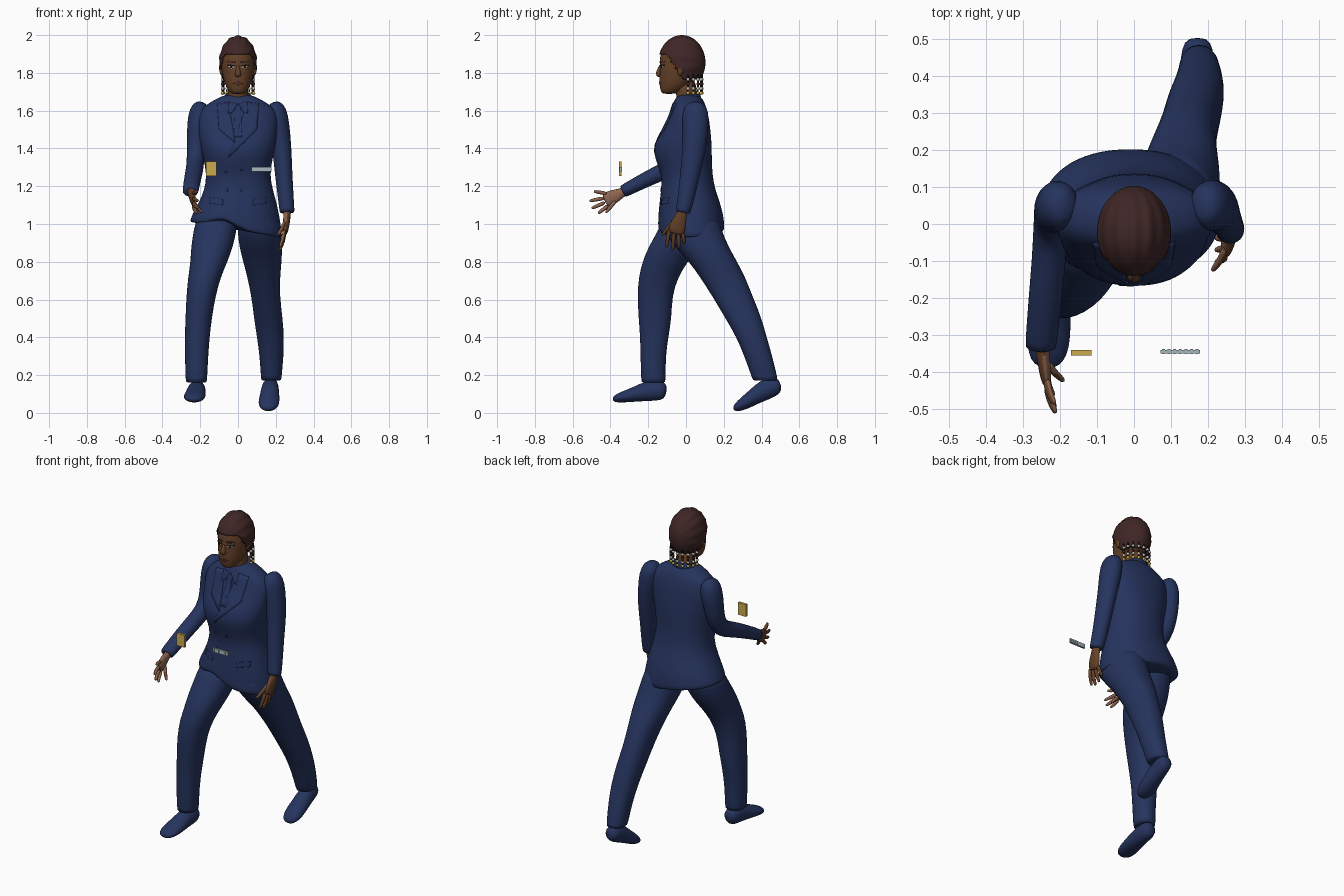
import bpy, bmesh, math
from mathutils import Vector

def mat(name, *c):
    m = bpy.data.materials.new(name)
    m.diffuse_color = (*c, 1)
    return m

SUIT = mat("navy cloth", .019, .034, .112)
SKIN = mat("brown skin", .13, .053, .021)
PALM = mat("palm skin", .27, .13, .08)
HAIR = mat("dark brown hair", .05, .02, .019)
WHITE = mat("white", .6, .58, .55)
BLACK = mat("black", .012, .01, .01)
LIP = mat("lip brown", .1, .03, .02)
GOLD = mat("gold", .6, .4, .075)
SILVER = mat("silver", .38, .47, .5)

def finish(name, bm, *mats, subsurf=1, recalc=True):
    if recalc:
        bmesh.ops.recalc_face_normals(bm, faces=bm.faces)
    for f in bm.faces:
        f.smooth = True
    me = bpy.data.meshes.new(name)
    bm.to_mesh(me)
    bm.free()
    for m in mats:
        me.materials.append(m)
    ob = bpy.data.objects.new(name, me)
    bpy.context.collection.objects.link(ob)
    if subsurf:
        s = ob.modifiers.new("smooth", 'SUBSURF')
        s.levels = s.render_levels = subsurf
    return ob

def skin_rings(rings):
    """Joins rings of points into a capped tube."""
    bm = bmesh.new()
    vs = [[bm.verts.new(p) for p in r] for r in rings]
    n = len(vs[0])
    for a, b in zip(vs, vs[1:]):
        for i in range(n):
            bm.faces.new((a[i], a[(i + 1) % n], b[(i + 1) % n], b[i]))
    bm.faces.new(vs[0])
    bm.faces.new(vs[-1])
    return bm

def circle(n, p=2.0):
    for i in range(n):
        a = 2 * math.pi * i / n
        c, s = math.cos(a), math.sin(a)
        yield (math.copysign(abs(c) ** (2 / p), c), math.copysign(abs(s) ** (2 / p), s))

def loft(name, rows, m, p=2.2, n=28, warp=None):
    """Horizontal rings, each row (z, x0, x1, y0, y1)."""
    rings = []
    for z, x0, x1, y0, y1 in rows:
        r = [Vector(((x0 + x1) / 2 + (x1 - x0) / 2 * c, (y0 + y1) / 2 + (y1 - y0) / 2 * s, z))
             for c, s in circle(n, p)]
        rings.append([warp(v) for v in r] if warp else r)
    return finish(name, skin_rings(rings), m)

def sweep_bm(rows, n=16):
    """Rings across a path, each row (x, y, z, half width in x, half width across)."""
    pts = [Vector(r[:3]) for r in rows]
    rings = []
    for i, r in enumerate(rows):
        t = (pts[min(i + 1, len(pts) - 1)] - pts[max(i - 1, 0)]).normalized()
        u = Vector((1, 0, 0))
        u = (u - t * u.dot(t)).normalized()
        v = t.cross(u)
        rings.append([pts[i] + u * c * r[3] + v * s * r[4] for c, s in circle(n)])
    return skin_rings(rings)

def sweep(name, rows, m, n=16):
    return finish(name, sweep_bm(rows, n), m)

def patch(name, corners, target, m, lift=.002, thick=.004, n=8):
    """A thin plate with four (x, z) corners, laid on the front of another part."""
    bm = bmesh.new()
    a, b, c, d = [Vector((x, -.4, z)) for x, z in corners]
    g = [[bm.verts.new(a.lerp(b, i / n).lerp(d.lerp(c, i / n), j / n)) for i in range(n + 1)]
         for j in range(n + 1)]
    for j in range(n):
        for i in range(n):
            bm.faces.new((g[j][i], g[j][i + 1], g[j + 1][i + 1], g[j + 1][i]))
    ob = finish(name, bm, m, subsurf=0)
    s = ob.modifiers.new("lay", 'SHRINKWRAP')
    s.target, s.wrap_method, s.wrap_mode = target, 'PROJECT', 'ABOVE_SURFACE'
    s.use_project_y, s.use_positive_direction, s.use_negative_direction = True, True, False
    s.offset = lift
    ob.modifiers.new("thick", 'SOLIDIFY').thickness = thick
    return ob

def box(name, x0, x1, y0, y1, z0, z1, m):
    bm = bmesh.new()
    bmesh.ops.create_cube(bm, size=1)
    for v in bm.verts:
        v.co = Vector(((x0 + x1) / 2 + v.co.x * (x1 - x0), (y0 + y1) / 2 + v.co.y * (y1 - y0),
                       (z0 + z1) / 2 + v.co.z * (z1 - z0)))
    ob = finish(name, bm, m, subsurf=0)
    for f in ob.data.polygons:
        f.use_smooth = False

# Jacket, with a slanted hem that opens at the front
def hem(v):
    f = min(1, max(0, (1.12 - v.z) / .15))
    v.z += f * -.17 * v.x
    if v.y < -.05:
        v.z += f * .05 * math.exp(-((v.x + .08) / .08) ** 2)
    return v

jacket = loft("jacket", [
    (1.69, -.06, .06, -.04, .065), (1.66, -.12, .12, -.06, .09), (1.62, -.19, .19, -.075, .108),
    (1.57, -.215, .215, -.09, .12), (1.50, -.21, .21, -.125, .13), (1.42, -.2, .2, -.172, .137),
    (1.35, -.185, .185, -.168, .137), (1.26, -.165, .168, -.127, .14), (1.18, -.178, .185, -.132, .155),
    (1.10, -.212, .21, -.142, .186), (1.02, -.245, .228, -.148, .203), (.97, -.255, .235, -.148, .203),
    (.965, -.255, .235, -.148, .203)], SUIT, n=32, warp=hem)

# Trouser legs: one forward, one back
loft("front_trouser_leg", [
    (1.05, -.22, .0, -.12, .13), (.97, -.235, -.005, -.145, .11), (.88, -.25, -.025, -.2, .07),
    (.8, -.252, -.055, -.232, .01), (.72, -.265, -.09, -.252, -.04), (.62, -.274, -.118, -.258, -.073),
    (.5, -.279, -.138, -.252, -.075), (.4, -.282, -.15, -.243, -.093), (.3, -.282, -.157, -.242, -.107),
    (.165, -.277, -.164, -.237, -.108), (.16, -.277, -.164, -.237, -.108)], SUIT, n=20)
loft("back_trouser_leg", [
    (1.05, 0, .21, -.12, .17), (.97, -.005, .225, -.13, .188), (.88, .005, .236, -.06, .227),
    (.8, .027, .232, .015, .272), (.72, .048, .224, .072, .314), (.62, .07, .222, .137, .353),
    (.5, .084, .237, .208, .402), (.4, .1, .245, .267, .428), (.3, .114, .242, .308, .458),
    (.175, .122, .23, .353, .487), (.17, .122, .23, .353, .487)], SUIT, n=20)

# Shoes
sweep("front_shoe", [
    (-.214, -.102, .115, .03, .03), (-.216, -.13, .12, .046, .056), (-.22, -.2, .118, .049, .056),
    (-.225, -.27, .098, .056, .04), (-.232, -.33, .085, .059, .031), (-.236, -.372, .075, .046, .021),
    (-.237, -.388, .07, .02, .01)], SUIT)
sweep("back_shoe", [
    (.172, .503, .147, .028, .028), (.172, .475, .142, .044, .05), (.17, .42, .125, .047, .058),
    (.167, .36, .085, .054, .043), (.163, .31, .052, .058, .036), (.16, .272, .03, .046, .025),
    (.16, .252, .018, .02, .012)], SUIT)

# Sleeves: one hanging, one bent forward
def shoulder(s):
    return [(s * .185, .05, 1.645, .02, .03), (s * .195, .05, 1.625, .05, .06), (s * .208, .05, 1.57, .06, .074)]

sweep("hanging_sleeve", shoulder(1) + [
    (.222, .05, 1.48, .056, .068), (.234, .042, 1.38, .051, .062), (.242, .02, 1.26, .047, .053),
    (.252, .003, 1.15, .043, .046), (.26, -.016, 1.065, .04, .04), (.26, -.017, 1.06, .04, .04)], SUIT)
sweep("bent_sleeve", shoulder(-1) + [
    (-.218, .04, 1.48, .054, .066), (-.222, .028, 1.4, .049, .058), (-.226, -.012, 1.325, .047, .052),
    (-.23, -.1, 1.288, .047, .046), (-.24, -.2, 1.242, .046, .042), (-.252, -.33, 1.174, .043, .034),
    (-.252, -.336, 1.171, .043, .034)], SUIT)

# Hands: the inner side is paler
def hand(name, palm, knuckles, tips, inward):
    bm = sweep_bm(palm, 12)
    for k, t in zip(knuckles, tips):
        k, t = Vector(k), Vector(t)
        mid = k.lerp(t, .55) + Vector((-inward * .006, 0, 0))
        part = sweep_bm([(*k, .012, .012), (*mid, .011, .011), (*k.lerp(t, .9), .009, .009), (*t, .005, .005)], 8)
        me = bpy.data.meshes.new("finger")
        part.to_mesh(me)
        part.free()
        bm.from_mesh(me)
        bpy.data.meshes.remove(me)
    bmesh.ops.recalc_face_normals(bm, faces=bm.faces)
    for f in bm.faces:
        f.material_index = 1 if f.normal.x * inward > .35 else 0
    finish(name, bm, SKIN, PALM)

hand("hanging_hand",
     [(.26, -.014, 1.09, .023, .026), (.26, -.022, 1.05, .02, .028), (.257, -.038, 1.01, .019, .042),
      (.25, -.05, .965, .017, .046), (.246, -.055, .945, .011, .036)],
     [(.247, -.088, .975), (.247, -.064, .96), (.247, -.04, .955), (.247, -.02, .965), (.25, -.06, 1.02)],
     [(.222, -.104, .875), (.222, -.07, .86), (.222, -.038, .868), (.226, -.008, .893), (.212, -.127, .94)], -1)
hand("forward_hand",
     [(-.25, -.31, 1.18, .022, .024), (-.248, -.345, 1.163, .019, .026), (-.243, -.375, 1.148, .018, .038),
      (-.238, -.415, 1.13, .016, .042), (-.235, -.432, 1.122, .01, .034)],
     [(-.237, -.415, 1.16), (-.236, -.428, 1.138), (-.236, -.425, 1.115), (-.236, -.41, 1.1), (-.238, -.37, 1.125)],
     [(-.215, -.488, 1.173), (-.212, -.512, 1.122), (-.213, -.5, 1.083), (-.218, -.465, 1.056), (-.19, -.425, 1.06)], 1)

# Neck, shirt collar and head
sweep("neck", [(0, .015, 1.6, .056, .056), (0, .005, 1.68, .053, .056), (0, -.01, 1.78, .055, .06)], SKIN)
def tilt(v):
    v.z += (v.y - .01) * .35
    return v
loft("shirt_collar", [(1.63, -.088, .088, -.062, .085), (1.66, -.08, .08, -.058, .078),
                      (1.682, -.07, .07, -.054, .07), (1.684, -.066, .066, -.05, .066)], SUIT, warp=tilt)
head = loft("head", [
    (1.688, -.03, .03, -.122, -.06), (1.7, -.047, .047, -.134, -.03), (1.735, -.067, .067, -.141, .02),
    (1.78, -.081, .081, -.142, .065), (1.83, -.088, .088, -.139, .085), (1.88, -.09, .09, -.141, .092),
    (1.93, -.08, .08, -.125, .08), (1.965, -.05, .05, -.085, .045)], SKIN, p=2.1)
sweep("nose", [(0, -.132, 1.845, .008, .008), (0, -.143, 1.812, .011, .012), (0, -.147, 1.793, .02, .016),
               (0, -.141, 1.778, .014, .008)], SKIN, 12)

# Face details
for s, side in ((-1, "left"), (1, "right")):
    P = lambda *c: [(s * x, z) for x, z in c]
    patch(side + "_eye", P((.017, 1.83), (.035, 1.822), (.054, 1.833), (.035, 1.842)), head, WHITE, .001)
    patch(side + "_iris", P((.029, 1.825), (.041, 1.825), (.041, 1.84), (.029, 1.84)), head, BLACK, .003)
    patch(side + "_lash", P((.016, 1.836), (.057, 1.836), (.056, 1.844), (.018, 1.842)), head, BLACK, .003)
    patch(side + "_brow", P((.014, 1.852), (.058, 1.856), (.056, 1.864), (.014, 1.861)), head, HAIR)
    sweep(side + "_ear", [(s * .086, -.03, 1.845, .006, .012), (s * .092, -.028, 1.83, .01, .02),
                          (s * .09, -.032, 1.805, .009, .016), (s * .086, -.036, 1.785, .005, .008)], SKIN, 10)
    # Lapels, shirt collar points, pocket flaps
    tip = (s * .1, 1.5), ((-.05, 1.35) if s > 0 else (-.015, 1.43))
    patch(side + "_lapel", [(s * .05, 1.645), (s * .11, 1.635), *tip], jacket, SUIT, .003, .006)
    patch(side + "_collar_point", P((.004, 1.635), (.05, 1.645), (.052, 1.585), (.03, 1.59)), jacket, SUIT, .004, .008)
    patch(side + "_pocket_flap", P((.08, 1.13), (.15, 1.14), (.15, 1.11), (.08, 1.1)), jacket, SUIT)
    for z in (1.28, 1.18):
        x = -.02 + s * .04
        patch(side + "_button", [(x, z - .01), (x + .01, z), (x, z + .01), (x - .01, z)], jacket, SUIT, .003)
patch("lips", [(-.028, 1.744), (0, 1.733), (.028, 1.744), (0, 1.754)], head, LIP)
patch("tie", [(-.014, 1.63), (.014, 1.63), (.022, 1.46), (-.022, 1.46)], jacket, SUIT, .003, .008)

# Braided hair: a ridged cap cut back around the face
bm = bmesh.new()
bmesh.ops.create_uvsphere(bm, u_segments=64, v_segments=40, radius=1)
for v in bm.verts:
    k = .98 + .02 * math.cos(14 * math.atan2(v.co.x, v.co.z))
    v.co = Vector((v.co.x * .102 * k, v.co.y * .125 - .022, 1.855 + v.co.z * .145 * k))
gone = [f for f in bm.faces if f.calc_center_median().z <
        max(1.765, 1.895 - 1.5 * max(0, f.calc_center_median().y + .1))]
bmesh.ops.delete(bm, geom=gone, context='FACES')
hair = finish("braided_hair", bm, HAIR, subsurf=0)
t = hair.modifiers.new("thick", 'SOLIDIFY')
t.thickness = .008

# Beaded braid ends around the nape
for i in range(9):
    a = math.pi * i / 8
    x, y = .083 * math.cos(a), .01 + .075 * math.sin(a)
    sweep("braid_end", [(x, y, 1.8, .007, .007), (x, y, 1.74, .006, .006), (x, y, 1.69, .005, .005)], BLACK, 8)
    for j, m in enumerate((WHITE, HAIR, WHITE, GOLD)):
        bm = bmesh.new()
        bmesh.ops.create_uvsphere(bm, u_segments=10, v_segments=6, radius=.009)
        bmesh.ops.translate(bm, verts=bm.verts, vec=(x, y, 1.765 - .024 * j))
        finish("bead", bm, m, subsurf=0)

# Floating gold case and silver bar
box("gold_case", -.17, -.115, -.356, -.341, 1.255, 1.33, GOLD)
box("silver_bar", .072, .178, -.35, -.34, 1.277, 1.303, SILVER)
for i in range(7):
    x = .08 + .015 * i
    box("bar_ridge", x - .004, x + .004, -.352, -.338, 1.279, 1.301, SILVER)
